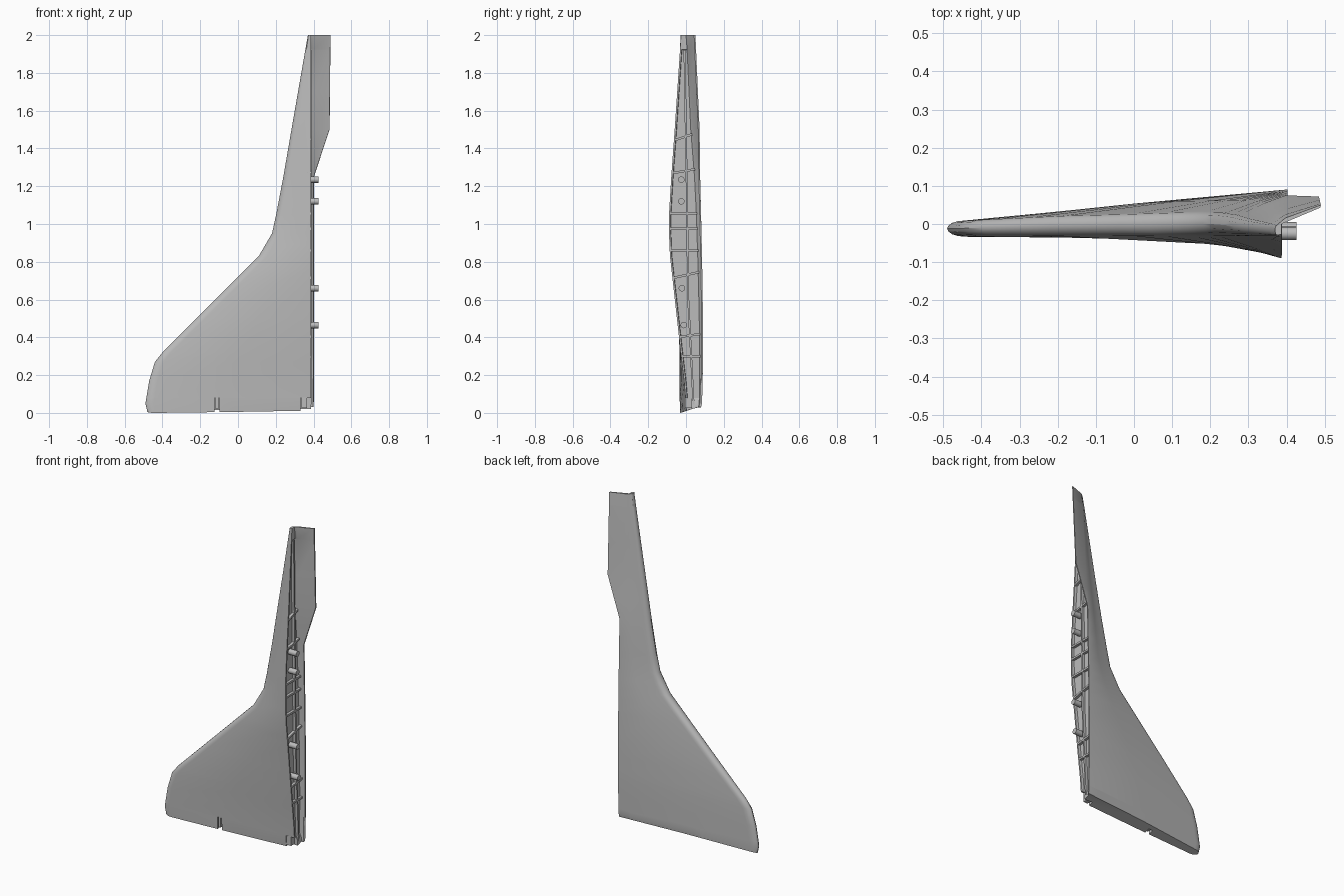
import bpy, bmesh, math
from mathutils import Vector

if "Cube" in bpy.data.objects:
    bpy.data.objects.remove(bpy.data.objects["Cube"])

grey = bpy.data.materials.new("wing_grey")
grey.diffuse_color = (0.5, 0.5, 0.5, 1)
grey.use_nodes = True
grey.node_tree.nodes["Principled BSDF"].inputs["Base Color"].default_value = grey.diffuse_color


def make(name, bm, smooth=True):
    bmesh.ops.recalc_face_normals(bm, faces=bm.faces)
    me = bpy.data.meshes.new(name)
    bm.to_mesh(me)
    bm.free()
    ob = bpy.data.objects.new(name, me)
    bpy.context.collection.objects.link(ob)
    me.materials.append(grey)
    bpy.ops.object.select_all(action='DESELECT')
    ob.select_set(True)
    bpy.context.view_layer.objects.active = ob
    if smooth:
        bpy.ops.object.shade_smooth_by_angle(angle=math.radians(30))
    return ob


def add_box(bm, lo, hi):
    vs = bmesh.ops.create_cube(bm, size=1)["verts"]
    for v in vs:
        v.co = Vector([(a + b) / 2 + c * (b - a) for a, b, c in zip(lo, hi, v.co)])


# wing stations: z, leading x, leading y, nose radius, rear y+, rear y-, inner y+
ST = [
    (0.00, -.480, -.012, .020, .080, .006, .065),
    (0.05, -.490, -.012, .021, .085, .000, .070),
    (0.17, -.470, -.012, .022, .088, -.010, .071),
    (0.27, -.440, -.011, .023, .090, -.022, .072),
    (0.32, -.400, -.010, .024, .090, -.028, .072),
    (0.50, -.220, -.005, .028, .090, -.048, .070),
    (0.68, -.040, -.002, .030, .087, -.068, .066),
    (0.83, .110, .000, .033, .085, -.085, .062),
    (0.95, .180, .000, .033, .082, -.090, .058),
    (1.05, .202, .000, .032, .080, -.090, .055),
    (1.25, .240, -.003, .030, .075, -.078, .045),
    (1.50, .283, -.008, .024, .052, -.060, .025),
    (1.92, .356, -.014, .016, .025, -.032, .006),
    (2.00, .370, -.016, .013, .016, -.026, .000),
]
# trailing flap edge: z, x, y
FLAP = [(0, .400, .08), (.05, .401, .085), (.27, .402, .09), (.5, .402, .09),
        (.83, .402, .085), (1.25, .402, .075), (1.5, .485, .072), (2.0, .49, .05)]


def at(table, z):
    for a, b in zip(table, table[1:]):
        if z <= b[0]:
            t = (z - a[0]) / (b[0] - a[0])
            return [p + (q - p) * t for p, q in zip(a, b)]
    return list(table[-1])


def section(z):
    _, xl, yl, r, yp, ym, yi = at(ST, z)
    _, xt, yt = at(FLAP, z)
    a = min(.045, .3 * (.387 - xl))
    xf = .372 if .079 < z < 1.921 else .3865
    xr = .387
    pts = [(xt, yt), (.397, yp), ((xl + a + .40) / 2, (yl + r + yp) / 2 + .12 * r)]
    for i in range(9):
        t = math.pi * (.5 + i / 8)
        pts.append((xl + a + a * math.cos(t), yl + r * math.sin(t)))
    pts.append(((xl + a + xr) / 2, (yl - r + ym) / 2 - .08 * r))
    pts += [(xr, ym), (xr, ym + .009), (xf, ym + .011), (xf, yi),
            (.396, max(yp - .012, yi + .002)), (xt - .001, yt - .007)]
    # root edge is higher on the rear (+y) skin
    return [(x, y, z if z > .01 else .03 * min(1, max(0, (y + .03) / .09)))
            for x, y in pts]


def loft(zs):
    bm = bmesh.new()
    rings = [[bm.verts.new(p) for p in section(z)] for z in zs]
    for A, B in zip(rings, rings[1:]):
        n = len(A)
        for i in range(n):
            j = (i + 1) % n
            bm.faces.new((A[i], A[j], B[j], B[i]))
    bm.faces.new(rings[0])
    bm.faces.new(rings[-1])
    bmesh.ops.triangulate(bm, faces=[f for f in bm.faces if len(f.verts) > 4])
    return bm


# wing shell with recessed rear channel and trailing flap
make("wing_shell", loft(sorted([s[0] for s in ST[2:]] + [
    .08, .41, .76, .89, 1.15, 1.37, 1.7, 1.925])))

# root strip, cut into pieces around the hinge notch and the rear step
X, Y = Vector((1, 0, 0)), Vector((0, 1, 0))
PIECES = {"root_front": [(X, -.125, 1)],
          "root_middle": [(X, -.097, -1), (X, .33, 1)],
          "root_notch_back": [(X, -.125, -1), (X, -.097, 1), (Y, .012, -1)],
          "root_rear": [(X, .33, -1), (Y, .03, -1)]}
for name, cuts in PIECES.items():
    bm = loft([0, .05, .08])
    for axis, pos, keep in cuts:
        bmesh.ops.bisect_plane(bm, geom=bm.verts[:] + bm.edges[:] + bm.faces[:],
                               plane_co=axis * pos, plane_no=axis * keep,
                               clear_outer=True)
        bmesh.ops.holes_fill(bm, edges=[e for e in bm.edges if e.is_boundary], sides=0)
    make(name, bm)

# root hinge blocks
bm = bmesh.new()
add_box(bm, (-.119, -.022, .02), (-.103, .015, .082))
add_box(bm, (.336, -.005, .025), (.366, .035, .082))
make("root_hinges", bm, False)


# raised ribs inside the rear channel
def bar(bm, p, q, w=.012, x0=.366, x1=.388):
    p, q = Vector((0, *p)), Vector((0, *q))
    d = (q - p).normalized()
    s = Vector((0, -d.z, d.y)) * w / 2
    lo, hi = [[bm.verts.new(c + Vector((x, 0, 0))) for c in (p - s, q - s, q + s, p + s)]
              for x in (x0, x1)]
    bm.faces.new(lo)
    bm.faces.new(hi)
    for i in range(4):
        j = (i + 1) % 4
        bm.faces.new((lo[i], lo[j], hi[j], hi[i]))


bm = bmesh.new()
for z, slant in [(.30, 0), (.41, .015), (.73, .03), (.86, 0), (.975, 0),
                 (1.055, 0), (1.28, .02), (1.46, .03)]:
    s = at(ST, z)
    bar(bm, (s[5] + .008, z - slant / 2), (s[6] + .004, z + slant / 2))
spine = [(.04, .045), (.012, .6), (.004, 1.2), (-.008, 1.92)]
for p, q in zip(spine, spine[1:]):
    bar(bm, p, q, .010, .3661, .3885)
make("channel_ribs", bm, False)

# joining pegs
bm = bmesh.new()
for y, z in [(-.012, .465), (-.022, .66), (-.025, 1.12), (-.025, 1.235)]:
    vs = bmesh.ops.create_cone(bm, cap_ends=True, segments=16, radius1=.017,
                               radius2=.017, depth=.06)["verts"]
    for v in vs:
        v.co = Vector((.396 + v.co.z, y + v.co.x, z + v.co.y))
make("joining_pegs", bm)
